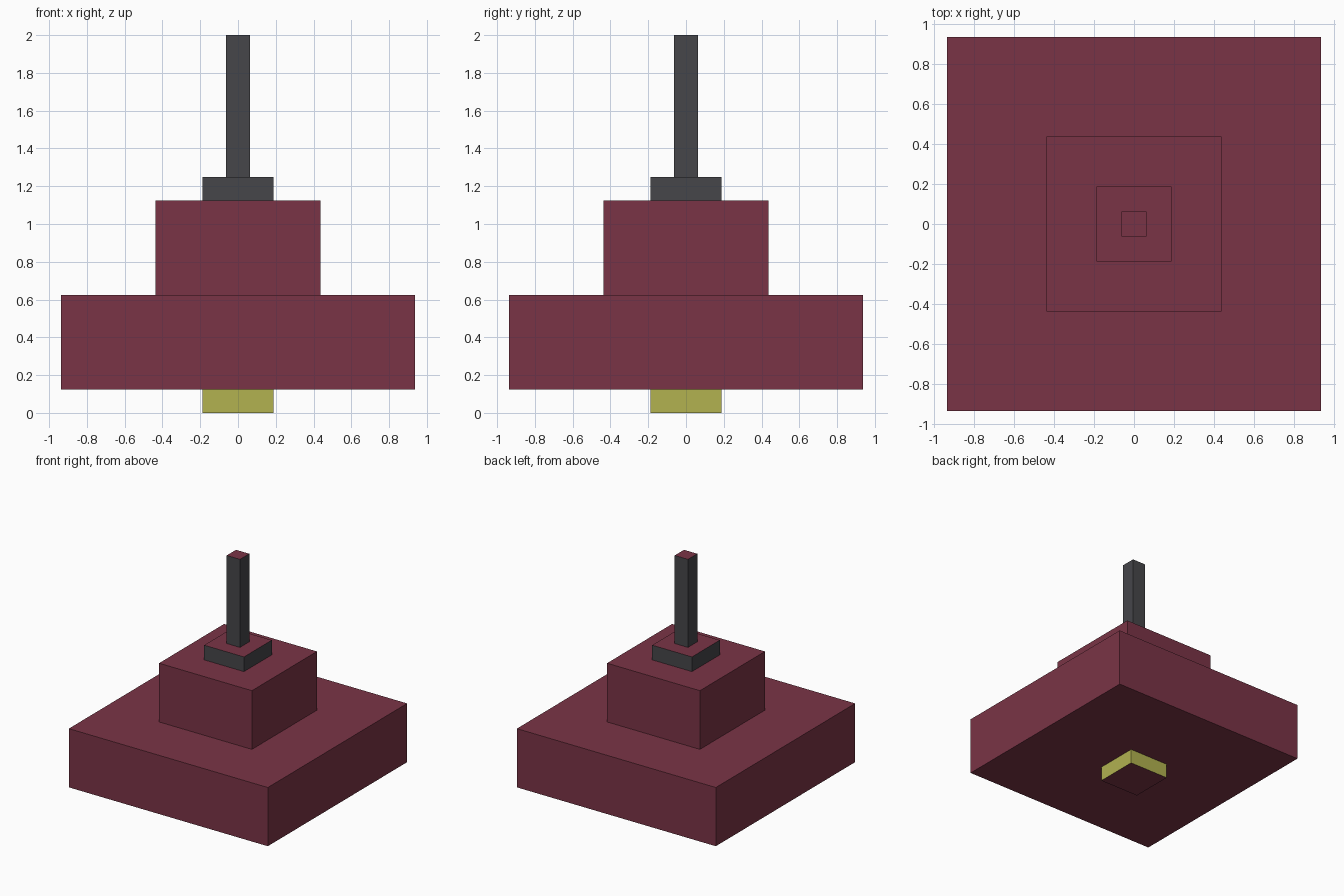
import bpy
import bmesh

if "Cube" in bpy.data.objects:
    bpy.data.objects.remove(bpy.data.objects["Cube"])


def srgb(r, g, b):
    def lin(c):
        c /= 255
        return c / 12.92 if c <= 0.04045 else ((c + 0.055) / 1.055) ** 2.4
    return (lin(r), lin(g), lin(b), 1)


def material(name, rgb):
    m = bpy.data.materials.new(name)
    m.diffuse_color = srgb(*rgb)
    m.use_nodes = True
    m.node_tree.nodes["Principled BSDF"].inputs["Base Color"].default_value = m.diffuse_color
    return m


maroon = material("maroon", (122, 52, 70))
charcoal = material("charcoal", (70, 70, 74))
yellow = material("yellow", (178, 178, 80))


def block(name, half, z0, z1, side):
    """Square block; side walls use the given colour, top and bottom are maroon."""
    bm = bmesh.new()
    bmesh.ops.create_cube(bm, size=1)
    for v in bm.verts:
        v.co.x *= 2 * half
        v.co.y *= 2 * half
        v.co.z = z1 if v.co.z > 0 else z0
    bm.normal_update()
    for f in bm.faces:
        f.material_index = 1 if abs(f.normal.z) > 0.5 else 0
    me = bpy.data.meshes.new(name)
    bm.to_mesh(me)
    bm.free()
    me.materials.append(side)
    me.materials.append(maroon)
    bpy.context.collection.objects.link(bpy.data.objects.new(name, me))


# Stacked tiers from the ground up
block("bottom_socket", 0.1875, 0.0, 0.125, yellow)
block("wide_base", 0.9375, 0.125, 0.625, maroon)
block("middle_tier", 0.4375, 0.625, 1.125, maroon)
block("rod_collar", 0.1875, 1.125, 1.25, charcoal)
block("rod", 0.0625, 1.25, 2.0, charcoal)
